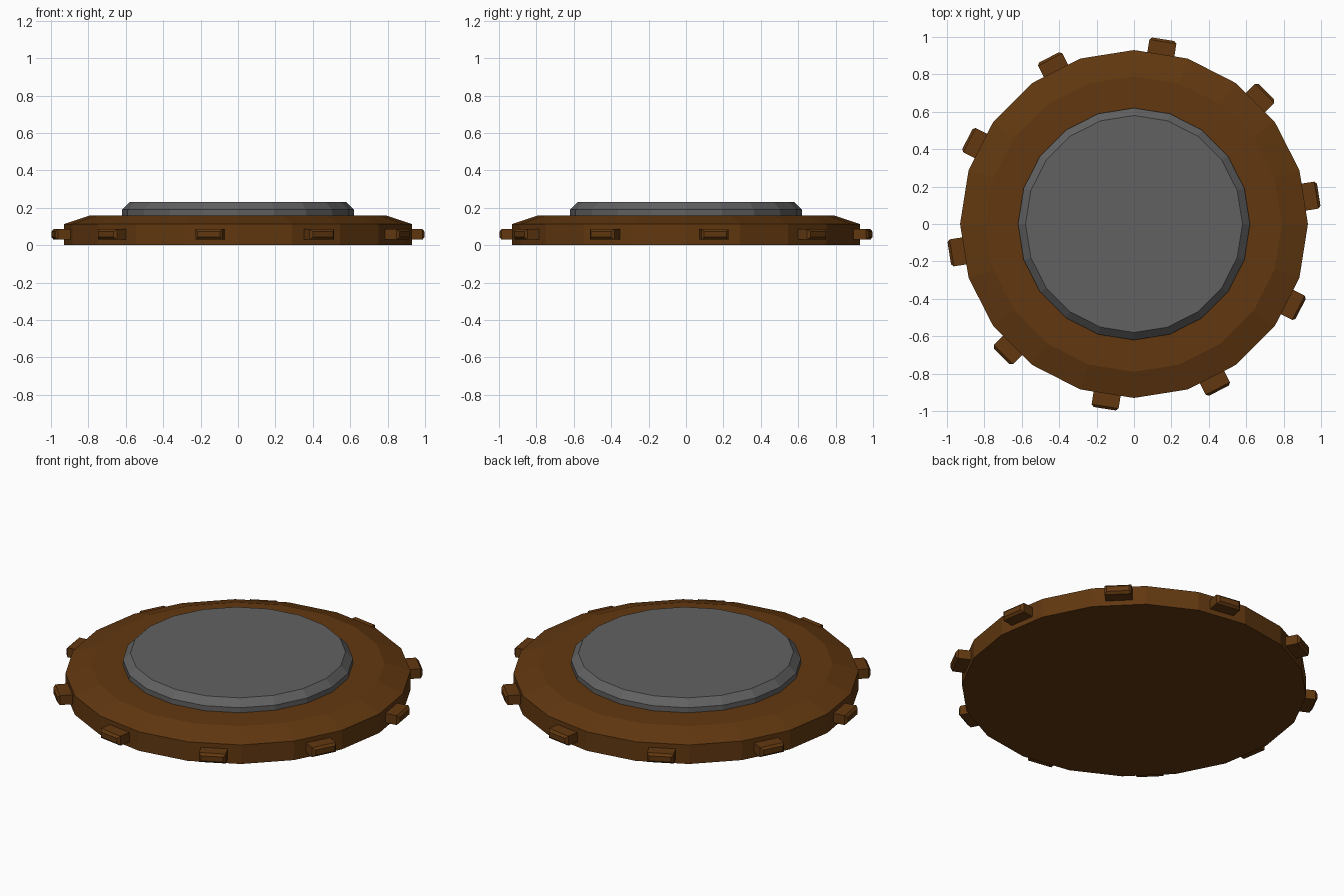
import bpy
import bmesh
from math import cos, sin, pi, radians
from mathutils import Matrix

SIDES = 20
TEETH = 10

if "Cube" in bpy.data.objects:
    bpy.data.objects.remove(bpy.data.objects["Cube"])


def make_material(name, color):
    mat = bpy.data.materials.new(name)
    mat.use_nodes = True
    mat.diffuse_color = color
    mat.node_tree.nodes["Principled BSDF"].inputs["Base Color"].default_value = color
    return mat


def make_object(name, bm, mat):
    bmesh.ops.recalc_face_normals(bm, faces=bm.faces)
    mesh = bpy.data.meshes.new(name)
    bm.to_mesh(mesh)
    bm.free()
    mesh.materials.append(mat)
    obj = bpy.data.objects.new(name, mesh)
    bpy.context.collection.objects.link(obj)
    return obj


def turned_disc(name, profile, mat):
    """Closed faceted disc through (radius, height) rings, bottom to top."""
    bm = bmesh.new()
    rings = [[bm.verts.new((r * cos(2 * pi * i / SIDES), r * sin(2 * pi * i / SIDES), z))
              for i in range(SIDES)] for r, z in profile]
    for low, high in zip(rings, rings[1:]):
        for i in range(SIDES):
            j = (i + 1) % SIDES
            bm.faces.new((low[i], low[j], high[j], high[i]))
    bm.faces.new(rings[0][::-1])
    bm.faces.new(rings[-1])
    return make_object(name, bm, mat)


brown = make_material("brown", (0.12, 0.039, 0.005, 1))
grey = make_material("grey", (0.12, 0.12, 0.12, 1))

# Wide base with a sloped shoulder, and the chamfered plate on top
turned_disc("base", [(0.93, 0), (0.93, 0.113), (0.79, 0.16)], brown)
turned_disc("top_plate", [(0.62, 0.15), (0.62, 0.19), (0.58, 0.23)], grey)

# Teeth centred on every second flat of the rim, bevelled at the outer end
for k in range(TEETH):
    bm = bmesh.new()
    bmesh.ops.create_cube(bm, size=1, matrix=Matrix.Translation((0.945, 0, 0.058))
                          @ Matrix.Diagonal((0.11, 0.146, 0.056, 1)))
    outer = [e for e in bm.edges if all(v.co.x > 0.95 for v in e.verts)]
    bmesh.ops.bevel(bm, geom=outer, offset=0.013, segments=1, affect='EDGES')
    tooth = make_object(f"tooth_{k + 1}", bm, brown)
    tooth.rotation_euler.z = radians(9 + k * 360 / TEETH)
